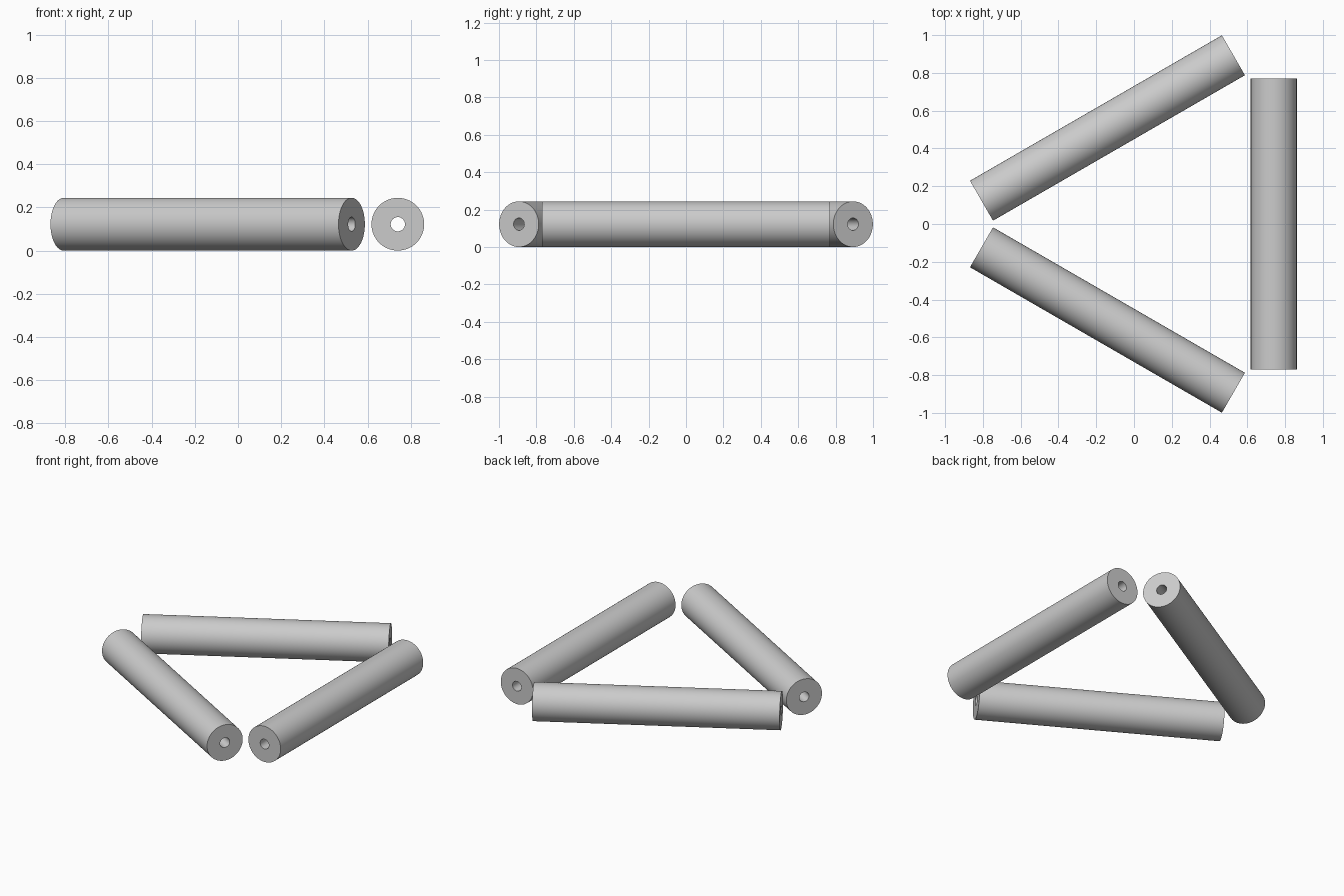
import bpy, bmesh, math
from mathutils import Matrix

if "Cube" in bpy.data.objects:
    bpy.data.objects.remove(bpy.data.objects["Cube"])

R_OUT, R_IN, LENGTH, SIDES = 0.122, 0.033, 1.54, 64
CENTRE_X, RING = 0.153, 0.587


def tube(name, angle):
    """Thick-walled tube lying tangent to the ring at the given angle."""
    bm = bmesh.new()
    # outer and inner rims at both ends
    rims = []
    for r, y in ((R_OUT, -1), (R_OUT, 1), (R_IN, 1), (R_IN, -1)):
        rims.append([bm.verts.new((RING + r * math.cos(2 * math.pi * i / SIDES),
                                   y * LENGTH / 2,
                                   R_OUT + r * math.sin(2 * math.pi * i / SIDES)))
                     for i in range(SIDES)])
    # outer wall, end ring, bore, end ring
    for k in range(4):
        a, b = rims[k], rims[(k + 1) % 4]
        for i in range(SIDES):
            j = (i + 1) % SIDES
            bm.faces.new((a[i], b[i], b[j], a[j]))
    bmesh.ops.recalc_face_normals(bm, faces=bm.faces)
    bm.transform(Matrix.Translation((CENTRE_X, 0, 0)) @ Matrix.Rotation(angle, 4, 'Z'))
    mesh = bpy.data.meshes.new(name)
    bm.to_mesh(mesh)
    bm.free()
    obj = bpy.data.objects.new(name, mesh)
    bpy.context.collection.objects.link(obj)
    bpy.ops.object.select_all(action='DESELECT')
    obj.select_set(True)
    bpy.context.view_layer.objects.active = obj
    bpy.ops.object.shade_smooth_by_angle(angle=math.radians(30))


# Three tubes laid out as a triangle
for n, name in enumerate(("right_tube", "back_left_tube", "front_left_tube")):
    tube(name, n * 2 * math.pi / 3)
